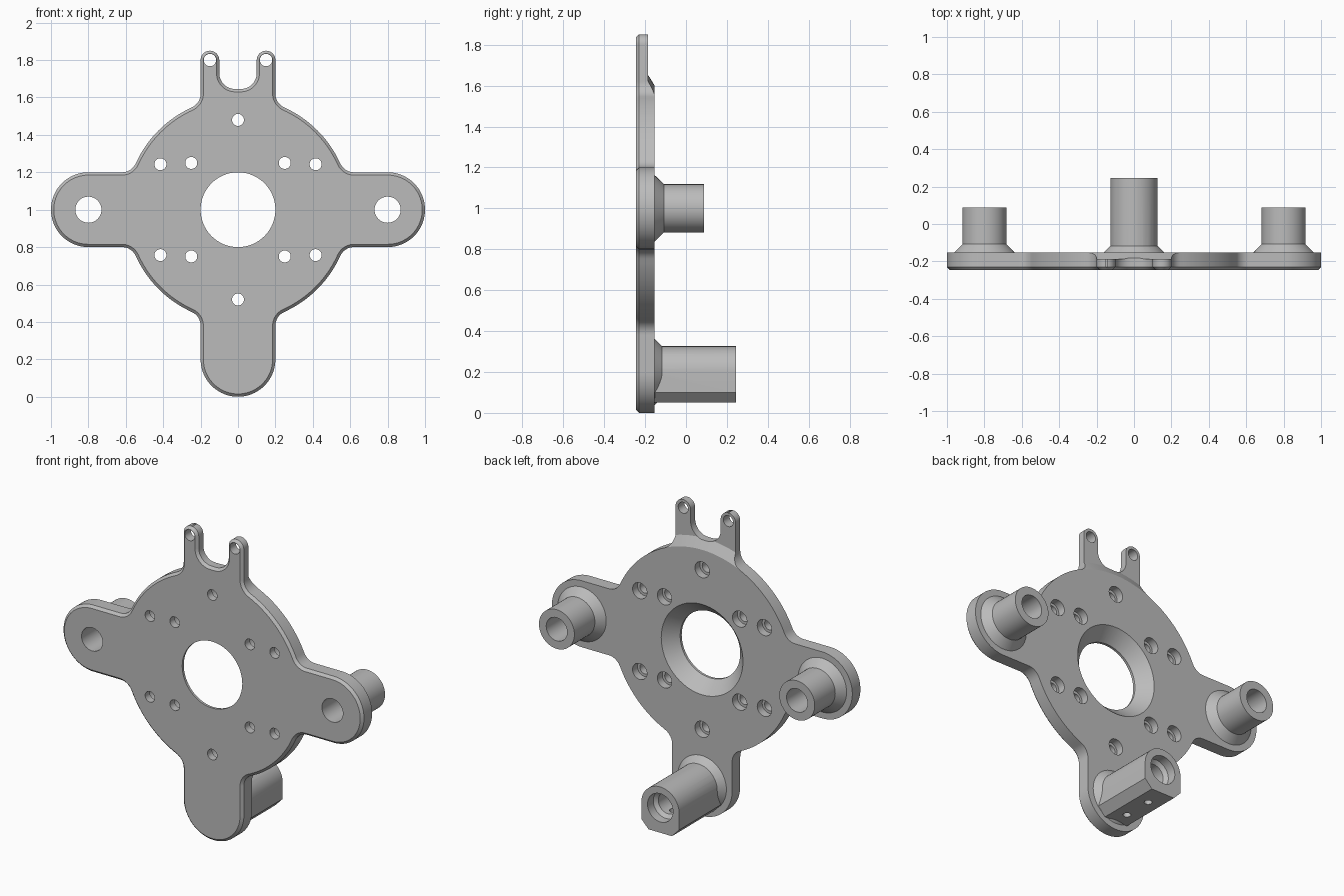
import bpy, bmesh
from math import radians, cos, sin, pi

BACK, FRONT, CHAMFER = -0.153, -0.245, 0.015
HUB_Z = 1.0

cube = bpy.data.objects.get("Cube")
if cube:
    bpy.data.objects.remove(cube, do_unlink=True)

metal = bpy.data.materials.new("light grey metal")
metal.use_nodes = True
grey = (0.5, 0.5, 0.5, 1)
metal.diffuse_color = grey
metal.node_tree.nodes["Principled BSDF"].inputs["Base Color"].default_value = grey


def loft(name, rings, inset_front=False):
    """Skin a row of equal rings and cap both ends."""
    bm = bmesh.new()
    rows = [[bm.verts.new(p) for p in ring] for ring in rings]
    n = len(rows[0])
    for a, b in zip(rows, rows[1:]):
        for i in range(n):
            j = (i + 1) % n
            bm.faces.new((a[i], a[j], b[j], b[i]))
    bm.faces.new(rows[0])
    last = bm.faces.new(rows[-1])
    bmesh.ops.recalc_face_normals(bm, faces=bm.faces)
    if inset_front:
        bmesh.ops.inset_region(bm, faces=[last], thickness=CHAMFER, use_even_offset=True)
        for v in last.verts:
            v.co.y = FRONT
    mesh = bpy.data.meshes.new(name)
    bm.to_mesh(mesh)
    bm.free()
    mesh.materials.append(metal)
    obj = bpy.data.objects.new(name, mesh)
    bpy.context.collection.objects.link(obj)
    return obj


def lathe(name, x, z, profile, n=48):
    """Turn a (radius, y) profile about an axis along y."""
    turns = [2 * pi * i / n for i in range(n)]
    return loft(name, [[(x + r * cos(t), y, z + r * sin(t)) for t in turns] for r, y in profile])


def drill(x, z, r, y0=-0.4, y1=0.4):
    return lathe("cutter", x, z, [(r, y0), (r, y1)], 32)


def arc(cx, cz, r, a0, a1, n=12):
    angles = [radians(a0 + (a1 - a0) * i / n) for i in range(n + 1)]
    return [(cx + r * cos(a), cz + r * sin(a)) for a in angles]


def at_depth(points, y, z):
    return [(px, y, z + pz) for px, pz in points]


def boolean(obj, other, operation="DIFFERENCE"):
    mod = obj.modifiers.new("bool", "BOOLEAN")
    mod.operation, mod.object, mod.solver = operation, other, "EXACT"
    bpy.context.view_layer.objects.active = obj
    bpy.ops.object.modifier_apply(modifier=mod.name)
    bpy.data.objects.remove(other, do_unlink=True)


# Plate outline: right half from the bottom to the fork, then mirrored
half = (arc(0, -0.8, 0.2, -90, 0, 20)
        + arc(0.28, -0.62, 0.08, 180, 114.3)
        + arc(0, 0, 0.6, -65.7, -24.3, 20)[1:]
        + arc(0.62, -0.28, 0.08, 155.7, 90)[1:]
        + arc(0.8, 0, 0.2, -90, 90, 40)
        + arc(0.62, 0.28, 0.08, -90, -155.7)
        + arc(0, 0, 0.6, 24.3, 65.7, 20)[1:]
        + arc(0.28, 0.62, 0.08, -114.3, -180)[1:]
        + arc(0.15, 0.8, 0.05, 0, 180, 20)
        + arc(0.015, 0.73, 0.085, 0, -90))
outline = half + [(-x, z) for x, z in reversed(half[1:])]
plate = loft("mounting_plate", [at_depth(outline, y, HUB_Z) for y in (BACK, FRONT + CHAMFER)], True)

# Thinner fork, sloping down from the rim of the disc
section = [(0.6, -0.1), (0.6, BACK), (0.655, -0.187), (1.2, -0.187), (1.2, -0.1)]
sweep = [radians(a) for a in range(60, 121, 2)]
boolean(plate, loft("cutter", [[(r * cos(a), y, HUB_Z + r * sin(a)) for r, y in section] for a in sweep]))

# Flared centre hole
boolean(plate, lathe("cutter", 0, HUB_Z, [(0.2, -0.4), (0.2, -0.23), (0.272, BACK), (0.272, 0)], 64))

# Counterbored screw holes
screws = [(0, 0.48), (0, -0.48)]
for side in (-1, 1):
    for up in (-1, 1):
        screws += [(side * 0.415, up * 0.243), (side * 0.25, up * 0.25)]
for x, z in screws:
    boolean(plate, lathe("cutter", x, HUB_Z + z,
                         [(0.032, -0.4), (0.032, -0.2), (0.048, -0.2), (0.048, 0)], 32))

# Side bosses, fork holes and arm holes
for side, label in ((1, "left"), (-1, "right")):
    boolean(plate, drill(side * 0.15, 1.8, 0.033))
    boolean(plate, drill(side * 0.8, HUB_Z, 0.07))
    boss = lathe(label + "_boss", side * 0.8, HUB_Z,
                 [(0.162, BACK), (0.118, -0.108), (0.118, 0.087)])
    boolean(boss, drill(side * 0.8, HUB_Z, 0.07))

# Lower boss: round top, straight sides, flat chamfered underside
LOW_Z = 0.2
shape = arc(0, 0, 0.126, 0, 180, 24) + [(-0.126, -0.1), (-0.078, -0.15), (0.078, -0.15), (0.126, -0.1)]
lower = loft("lower_boss", [at_depth(shape, y, LOW_Z) for y in (BACK, 0.245)])
boolean(lower, lathe("flare", 0, LOW_Z, [(0.162, BACK), (0.12, -0.111)]), "UNION")
boolean(lower, lathe("cutter", 0, LOW_Z,
                     [(0.065, -0.12), (0.065, 0.17), (0.085, 0.19), (0.085, 0.4)]))

# Set screw holes through the flat underside
for y in (-0.06, 0.12):
    ring = arc(0, y, 0.022, 0, 345, 23)
    boolean(lower, loft("cutter", [[(px, py, z) for px, py in ring] for z in (-0.1, LOW_Z)]))

# Smooth round walls, keep edges crisp
bpy.ops.object.select_all(action="DESELECT")
for obj in bpy.context.collection.objects:
    if obj.type == "MESH" and obj.data.materials and obj.data.materials[0] == metal:
        obj.select_set(True)
        bpy.context.view_layer.objects.active = obj
bpy.ops.object.shade_smooth_by_angle(angle=radians(30))
